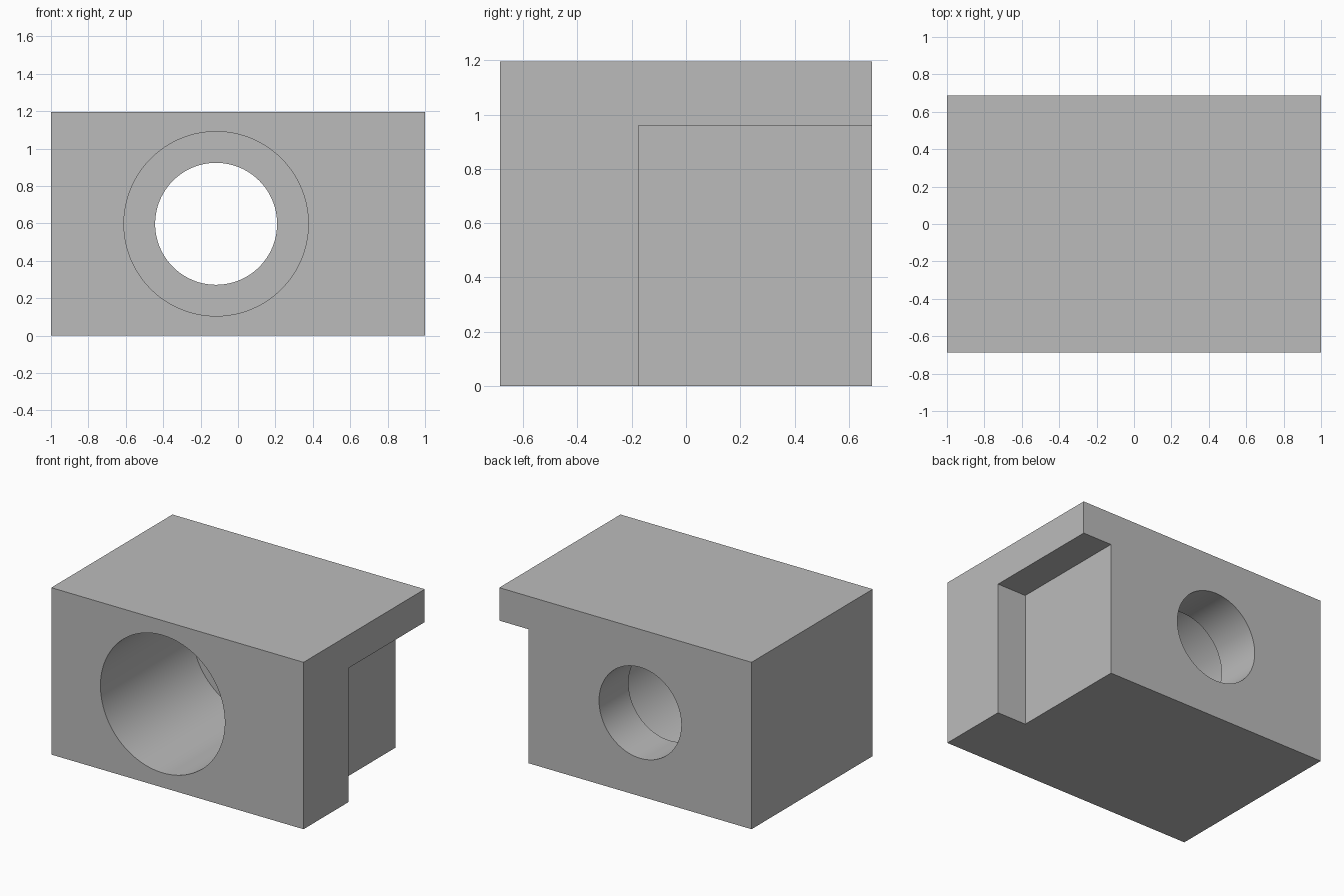
import bpy
import math

default = bpy.data.objects.get("Cube")
if default:
    bpy.data.objects.remove(default, do_unlink=True)

HALF_X, HALF_Y, HEIGHT = 1.0, 0.686, 1.196
BORE_X, BORE_Z = -0.117, 0.598
SHOULDER_Y = 0.352

# Single plain grey material
grey = bpy.data.materials.new("plain_grey")
grey.use_nodes = True
colour = (0.5, 0.5, 0.5, 1.0)
grey.diffuse_color = colour
grey.node_tree.nodes["Principled BSDF"].inputs["Base Color"].default_value = colour


def box(name, low, high):
    centre = [(a + b) / 2 for a, b in zip(low, high)]
    bpy.ops.mesh.primitive_cube_add(size=1, location=centre)
    obj = bpy.context.object
    obj.name = name
    obj.scale = [b - a for a, b in zip(low, high)]
    bpy.ops.object.transform_apply(location=True, rotation=True, scale=True)
    return obj


def bore(name, radius, y_start, y_end):
    bpy.ops.mesh.primitive_cylinder_add(
        vertices=128, radius=radius, depth=y_end - y_start,
        location=(BORE_X, (y_start + y_end) / 2, BORE_Z),
        rotation=(math.pi / 2, 0, 0))
    obj = bpy.context.object
    obj.name = name
    bpy.ops.object.transform_apply(location=True, rotation=True, scale=True)
    return obj


def cut(target, cutter):
    cutter.hide_render = True
    mod = target.modifiers.new(cutter.name, "BOOLEAN")
    mod.operation = "DIFFERENCE"
    mod.solver = "EXACT"
    mod.object = cutter
    bpy.context.view_layer.objects.active = target
    bpy.ops.object.modifier_apply(modifier=mod.name)
    bpy.data.objects.remove(cutter, do_unlink=True)


# Solid block
block = box("bored_block", (-HALF_X, -HALF_Y, 0), (HALF_X, HALF_Y, HEIGHT))
block.data.materials.append(grey)

# Rear side notch, leaving an overhanging top ledge
cut(block, box("side_notch", (0.77, -0.176, -0.2), (1.2, 0.9, 0.96)))

# Wide front counterbore and narrower through hole
cut(block, bore("counterbore", 0.493, -0.9, SHOULDER_Y))
cut(block, bore("through_hole", 0.326, 0, 0.9))

# Smooth bore walls with crisp edges
bpy.ops.object.select_all(action="DESELECT")
block.select_set(True)
bpy.context.view_layer.objects.active = block
bpy.ops.object.shade_smooth_by_angle(angle=math.radians(30))
